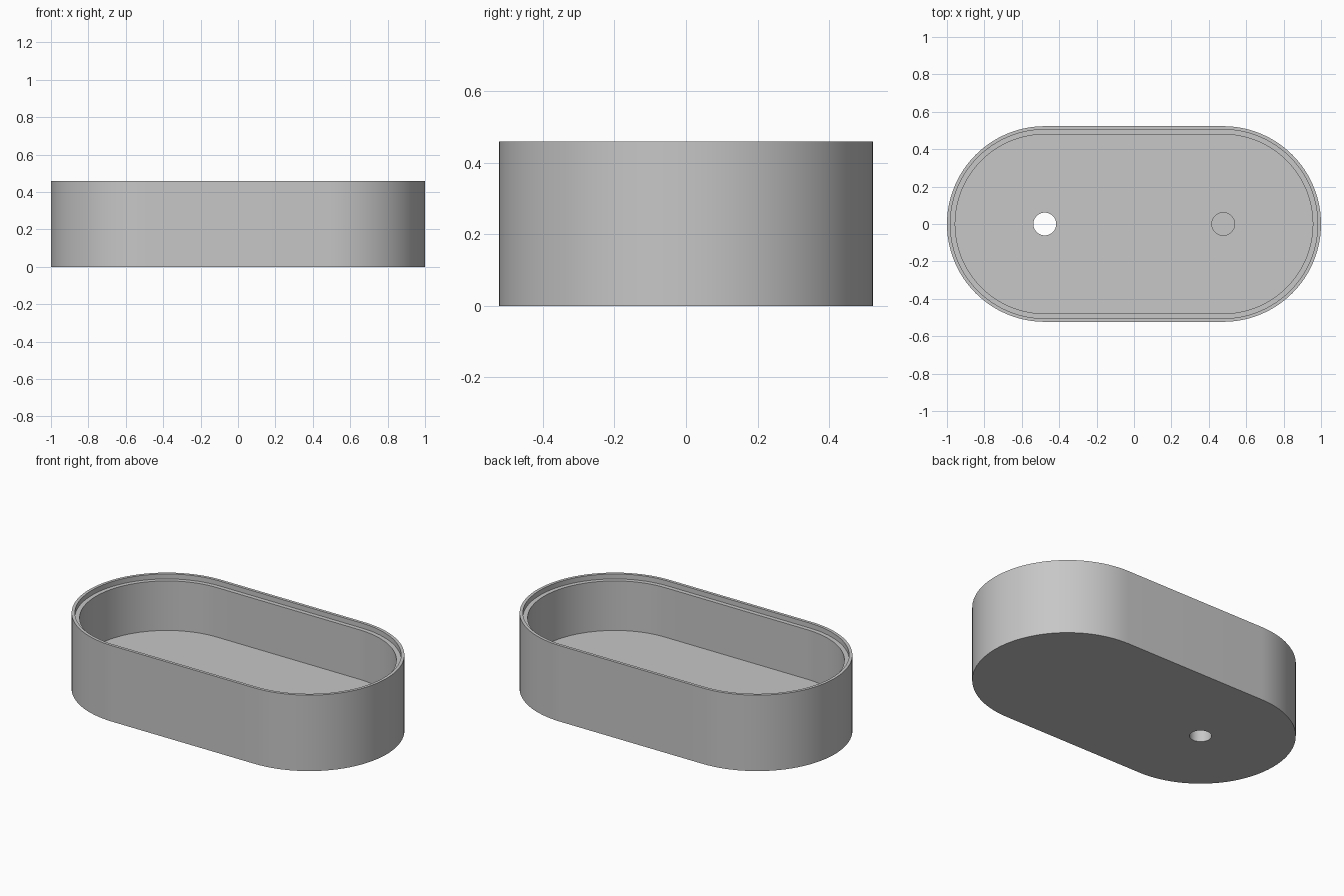
import bpy
import bmesh
from math import pi, sin, cos, radians

if "Cube" in bpy.data.objects:
    bpy.data.objects.remove(bpy.data.objects["Cube"])

HALF_STRAIGHT = 0.477
RADIUS = 0.523
HEIGHT = 0.46
FLOOR = 0.13
LEDGE = HEIGHT - 0.03
SEGMENTS = 48

grey = bpy.data.materials.new("plain grey")
grey.use_nodes = True
grey.diffuse_color = (0.57, 0.57, 0.57, 1)
grey.node_tree.nodes["Principled BSDF"].inputs["Base Color"].default_value = grey.diffuse_color


def stadium_ring(bm, radius, z):
    """Ring of vertices around a round-ended outline."""
    ring = []
    for side in (1, -1):
        for i in range(SEGMENTS + 1):
            a = -pi / 2 + pi * i / SEGMENTS
            ring.append(bm.verts.new((side * (HALF_STRAIGHT + radius * cos(a)), side * radius * sin(a), z)))
    return ring


# Tray shell: outer wall, thin rim, recessed ledge, inner wall and floor
profile = [(RADIUS, 0), (RADIUS, HEIGHT), (RADIUS - 0.018, HEIGHT),
           (RADIUS - 0.018, LEDGE), (RADIUS - 0.044, LEDGE), (RADIUS - 0.044, FLOOR)]
bm = bmesh.new()
rings = [stadium_ring(bm, r, z) for r, z in profile]
for low, high in zip(rings, rings[1:]):
    for i in range(len(low)):
        j = (i + 1) % len(low)
        bm.faces.new((low[i], low[j], high[j], high[i]))
bm.faces.new(rings[0])
bm.faces.new(rings[-1])
bmesh.ops.recalc_face_normals(bm, faces=bm.faces)
mesh = bpy.data.meshes.new("tray")
bm.to_mesh(mesh)
bm.free()
tray = bpy.data.objects.new("tray", mesh)
bpy.context.collection.objects.link(tray)
mesh.materials.append(grey)


def drill(name, x, bottom):
    """Cut a round hole in the floor, from above down to the given height."""
    top = FLOOR + 0.1
    bpy.ops.mesh.primitive_cylinder_add(vertices=SEGMENTS, radius=0.061, depth=top - bottom,
                                        location=(x, 0, (top + bottom) / 2))
    cutter = bpy.context.object
    cutter.name = name
    cutter.hide_render = True
    cutter.data.materials.append(grey)
    cut = tray.modifiers.new(name, 'BOOLEAN')
    cut.operation = 'DIFFERENCE'
    cut.solver = 'EXACT'
    cut.object = cutter
    bpy.ops.object.select_all(action='DESELECT')
    tray.select_set(True)
    bpy.context.view_layer.objects.active = tray
    bpy.ops.object.modifier_apply(modifier=name)
    bpy.data.objects.remove(cutter)


# Through hole on the right, blind pocket on the left
drill("through_hole", -HALF_STRAIGHT, -0.1)
drill("blind_pocket", HALF_STRAIGHT, FLOOR / 2)

bpy.ops.object.shade_smooth_by_angle(angle=radians(30))
